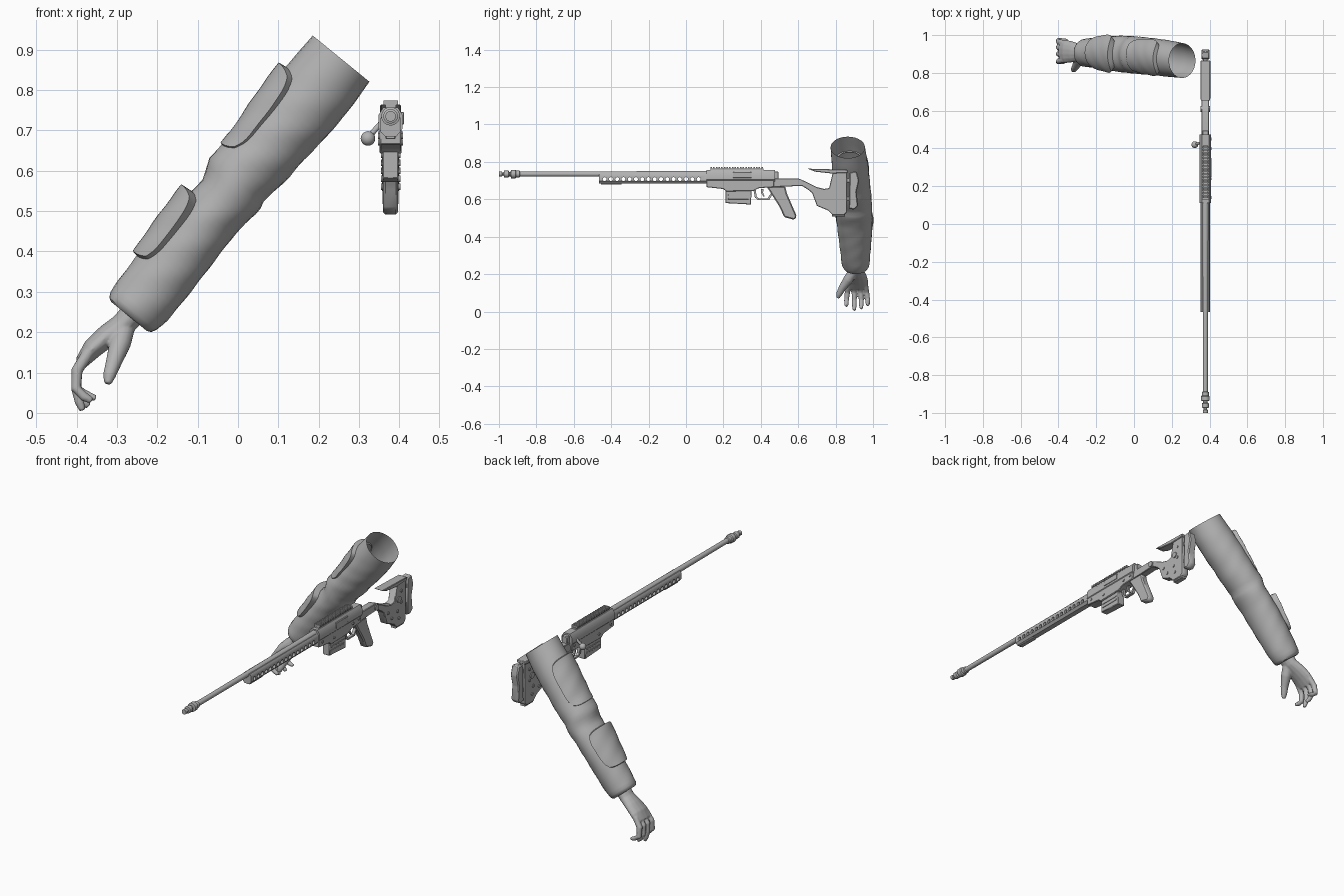
import bpy, bmesh, math
from mathutils import Vector, Matrix

if "Cube" in bpy.data.objects:
    bpy.data.objects.remove(bpy.data.objects["Cube"])

grey = bpy.data.materials.new("plain grey")
grey.use_nodes = True
GREY = (0.45, 0.45, 0.45, 1)
grey.diffuse_color = GREY
grey.node_tree.nodes["Principled BSDF"].inputs["Base Color"].default_value = GREY
parts = []


def finish(name, bm, normals=True):
    if normals:
        bmesh.ops.recalc_face_normals(bm, faces=bm.faces)
    mesh = bpy.data.meshes.new(name)
    bm.to_mesh(mesh)
    bm.free()
    mesh.materials.append(grey)
    ob = bpy.data.objects.new(name, mesh)
    bpy.context.collection.objects.link(ob)
    parts.append(ob)
    return ob


def skin(bm, rings, start=True, end=True):
    loops = [[bm.verts.new(p) for p in ring] for ring in rings]
    n = len(loops[0])
    for a, b in zip(loops, loops[1:]):
        for i in range(n):
            bm.faces.new((a[i], a[(i + 1) % n], b[(i + 1) % n], b[i]))
    if start:
        bm.faces.new(loops[0])
    if end:
        bm.faces.new(loops[-1])


def circle(n):
    return [(math.cos(2 * math.pi * i / n), math.sin(2 * math.pi * i / n)) for i in range(n)]


# ---------- sleeve: cross-sections down a slanted axis ----------
TOP = Vector((0.255, 0, 0.878))
DOWN = Vector((-0.632, 0, -0.775))
UNDER = Vector((0.775, 0, -0.632))
SECTIONS = [(0, -.09, .091), (.08, -.093, .097), (.17, -.094, .095), (.25, -.092, .087),
            (.31, -.09, .086), (.36, -.095, .08), (.40, -.097, .075), (.42, -.086, .082),
            (.45, -.077, .078), (.50, -.081, .073), (.58, -.084, .075), (.67, -.084, .077),
            (.77, -.08, .077), (.81, -.076, .07)]


def sleeve_point(u, angle, off=0, scale=1):
    for a, b in zip(SECTIONS, SECTIONS[1:]):
        if u <= b[0]:
            break
    t = min(1, (u - a[0]) / (b[0] - a[0]))
    lo, hi = (a[k] + (b[k] - a[k]) * t for k in (1, 2))
    ry = .092 + .015 * math.sin(math.pi * u / .8) - .021 * u
    yc = .865 + .1 * u - .06 * u * u
    # soft cloth folds, flat at the open end
    fold = 1 + .02 * min(1, u * 5) * math.sin(3 * angle + 28 * u) * math.sin(40 * u + angle)
    p = TOP + DOWN * u + UNDER * ((lo + hi) / 2 - ((hi - lo) / 2 * fold + off) * scale * math.sin(angle))
    p.y = yc + (ry * fold + off) * scale * math.cos(angle)
    return p


angles = [2 * math.pi * i / 28 for i in range(28)]
rings = [[sleeve_point(u / 1000, a) for a in angles] for u in range(0, 811, 18)]
rings += [[sleeve_point(u, a, 0, k) for a in angles] for u, k in ((.822, .92), (.827, .78), (.822, .5))]
bm = bmesh.new()
skin(bm, rings, False, True)
finish("sleeve", bm)


# ---------- raised armour pads on the sleeve ----------
def pad(name, u0, u1, lift, n=14):
    bm = bmesh.new()
    grid = []
    steps = [-1, -.96] + [-.9 + 1.8 * i / n for i in range(n + 1)] + [.96, 1]
    for s in steps:
        row = []
        for t in steps:
            sr, tr = s * math.sqrt(1 - .25 * t ** 4), t * math.sqrt(1 - .35 * s ** 4)
            edge = max(abs(s), abs(t)) == 1
            off = -.012 if edge else lift - .008 * s
            u = (u0 + u1) / 2 + sr * (u1 - u0) / 2
            row.append(bm.verts.new(sleeve_point(u, math.radians(90 + 60 * tr), off)))
        grid.append(row)
    for a, b in zip(grid, grid[1:]):
        for j in range(len(a) - 1):
            bm.faces.new((a[j], b[j], b[j + 1], a[j + 1]))
    out = sum((f.normal_update() or f.normal.dot(-UNDER) for f in bm.faces))
    if out < 0:
        bmesh.ops.reverse_faces(bm, faces=bm.faces)
    finish(name, bm, False)


pad("upper_arm_pad", .10, .355, .013)
pad("forearm_pad", .487, .70, .022)


# ---------- hand: tapered limbs fused together ----------
def limb(bm, path):
    rings = []
    pts = [Vector(p[:3]) for p in path]
    for i, p in enumerate(path):
        t = (pts[min(i + 1, len(pts) - 1)] - pts[max(i - 1, 0)]).normalized()
        side = (Vector((0, 1, 0)) - t * t.y).normalized()
        up = t.cross(side)
        rings.append([pts[i] + side * c * p[3] + up * s * p[-1] for c, s in circle(14)])
    skin(bm, rings)


bm = bmesh.new()
limb(bm, [(-.24, .905, .27, .045, .034), (-.285, .907, .218, .045, .031), (-.325, .911, .19, .055, .029),
          (-.36, .913, .16, .062, .026), (-.388, .914, .125, .06, .017)])
for y, tip_x, tip_z, spread in ((.868, -.362, .03, -.01), (.9, -.385, .006, 0),
                                (.931, -.37, .016, .006), (.958, -.352, .036, .014)):
    limb(bm, [(-.37, y, .15, .015), (-.399, y + spread / 2, .105, .0145),
              (-.401, y + spread, .06, .013), ((tip_x - .4) / 2, y + spread, tip_z * .6 + .022, .012),
              (tip_x, y + spread, tip_z, .008)])
limb(bm, [(-.28, .895, .215, .026), (-.292, .868, .172, .027), (-.308, .835, .125, .02),
          (-.319, .818, .092, .016), (-.323, .811, .072, .009)])
hand = finish("hand", bm)
mod = hand.modifiers.new("fuse", "REMESH")
mod.mode, mod.voxel_size, mod.use_smooth_shade = "VOXEL", .004, True
mod = hand.modifiers.new("soften", "SMOOTH")
mod.iterations = 4

# ---------- rifle helpers ----------
X, BORE = .378, .735


def side_profile(name, pts, half, bevel=.003, x=X):
    bm = bmesh.new()
    skin(bm, [[(x + s * half, y, z) for y, z in pts] for s in (-1, 1)])
    if bevel:
        bmesh.ops.recalc_face_normals(bm, faces=bm.faces)
        bmesh.ops.bevel(bm, geom=bm.edges[:], offset=bevel, segments=1, affect="EDGES")
    return finish(name, bm)


def box(name, y0, y1, z0, z1, half, bevel=.003, x=X):
    return side_profile(name, [(y0, z0), (y1, z0), (y1, z1), (y0, z1)], half, bevel, x)


def front_profile(name, pts, y0, y1):
    bm = bmesh.new()
    full = pts + [(-x, z) for x, z in reversed(pts)]
    skin(bm, [[(X + x, y, z) for x, z in full] for y in (y0, y1)])
    return finish(name, bm)


def pins(name, spots, r, half):
    bm = bmesh.new()
    for y, z in spots:
        skin(bm, [[(X + s * half, y + r * c, z + r * d) for c, d in circle(12)] for s in (-1, 1)])
    return finish(name, bm)


# ---------- barrel and muzzle ----------
profile = [(-1, .008), (-1, .013), (-.985, .013), (-.982, .009), (-.975, .009), (-.972, .018), (-.95, .018),
           (-.945, .012), (-.938, .012), (-.935, .023), (-.912, .023), (-.908, .018), (-.89, .018),
           (-.887, .013), (-.47, .014), (.13, .017)]
bm = bmesh.new()
skin(bm, [[(X + r * c, y, BORE + r * s) for c, s in circle(20)] for y, r in profile])
finish("barrel", bm)

# ---------- handguard with lightening holes ----------
guard = front_profile("handguard", [(.014, .685), (.025, .697), (.025, .73), (.018, .74)], -.465, .12)
cutter = pins("hole_cutter", [(-.435 + .0335 * i, .708) for i in range(16)], .0105, .06)
cutter.hide_render = True
mod = guard.modifiers.new("holes", "BOOLEAN")
mod.object, mod.operation, mod.solver = cutter, "DIFFERENCE", "EXACT"
bpy.context.view_layer.objects.active = guard
bpy.ops.object.modifier_apply(modifier="holes")
parts.remove(cutter)
bpy.data.objects.remove(cutter)
box("bipod_rail", -.455, -.345, .678, .688, .012, .002)

# ---------- receiver ----------
front_profile("receiver", [(.022, .695), (.03, .705), (.03, .738), (.018, .757)], .11, .475)
side_profile("lower_receiver", [(.11, .71), (.11, .665), (.2, .655), (.215, .642), (.36, .645),
                                (.39, .66), (.47, .665), (.47, .71)], .027)
box("ejection_port", .25, .35, .715, .745, .004, .001, X + .029)
box("bolt_shroud", .465, .495, .705, .748, .016)
box("rail_base", .13, .415, .752, .765, .013, 0)
for i in range(20):
    box("rail_tooth", .131 + .0143 * i, .139 + .0143 * i, .763, .774, .018, 0)
pins("receiver_pins", [(.14, .685), (.24, .67), (.40, .685), (.45, .69)], .007, .031)

# ---------- magazine, trigger and grip ----------
side_profile("magazine", [(.21, .66), (.35, .66), (.348, .572), (.21, .58)], .02)
for z in (.6, .62):
    box("magazine_rib", .225, .335, z, z + .007, .0225, .001)
side_profile("trigger_guard", [(.36, .655), (.372, .655), (.378, .615), (.39, .605), (.435, .605), (.46, .64),
                               (.47, .64), (.445, .597), (.385, .596), (.368, .61)], .008, 0)
side_profile("trigger", [(.4, .655), (.415, .655), (.412, .635), (.42, .615), (.413, .615), (.402, .635)], .005, 0)
side_profile("grip", [(.43, .67), (.53, .67), (.54, .63), (.592, .51), (.58, .49), (.525, .505),
                      (.5, .56), (.465, .615)], .019, .006)

# ---------- bolt handle ----------
bm = bmesh.new()
limb(bm, [(.37, .44, .735, .009), (.352, .43, .715, .007), (.325, .422, .685, .007)])
bmesh.ops.create_uvsphere(bm, u_segments=16, v_segments=10, radius=.018,
                          matrix=Matrix.Translation((.322, .42, .68)))
finish("bolt_handle", bm)

# ---------- stock ----------
side_profile("stock_arm", [(.46, .712), (.6, .712), (.64, .695), (.7, .665), (.74, .655), (.74, .595),
                           (.69, .62), (.655, .65), (.62, .672), (.46, .665)], .02)
side_profile("stock_body", [(.67, .645), (.765, .66), (.785, .745), (.86, .75), (.86, .53), (.845, .515),
                            (.785, .515), (.76, .54), (.70, .565)], .02)
side_profile("cheek_rest", [(.65, .764), (.865, .758), (.865, .742), (.78, .738), (.69, .748)], .026)
side_profile("butt_pad", [(.875, .745), (.912, .75), (.926, .70), (.912, .64), (.92, .565),
                          (.9, .545), (.87, .55)], .021, .005)
for z in (.59, .69):
    box("butt_rod", .85, .885, z, z + .025, .012)
pins("stock_screws", [(.71, .62), (.74, .58), (.8, .56), (.82, .64), (.82, .70), (.79, .6)], .008, .024)
pins("height_wheel", [(.8, .66), (.61, .69)], .016, .025)
box("toe_rail", .78, .85, .508, .522, .015, .002)

# ---------- smooth shading with sharp edges kept ----------
bpy.ops.object.select_all(action="DESELECT")
for ob in parts:
    ob.select_set(True)
bpy.context.view_layer.objects.active = parts[0]
bpy.ops.object.shade_smooth_by_angle(angle=math.radians(38))
